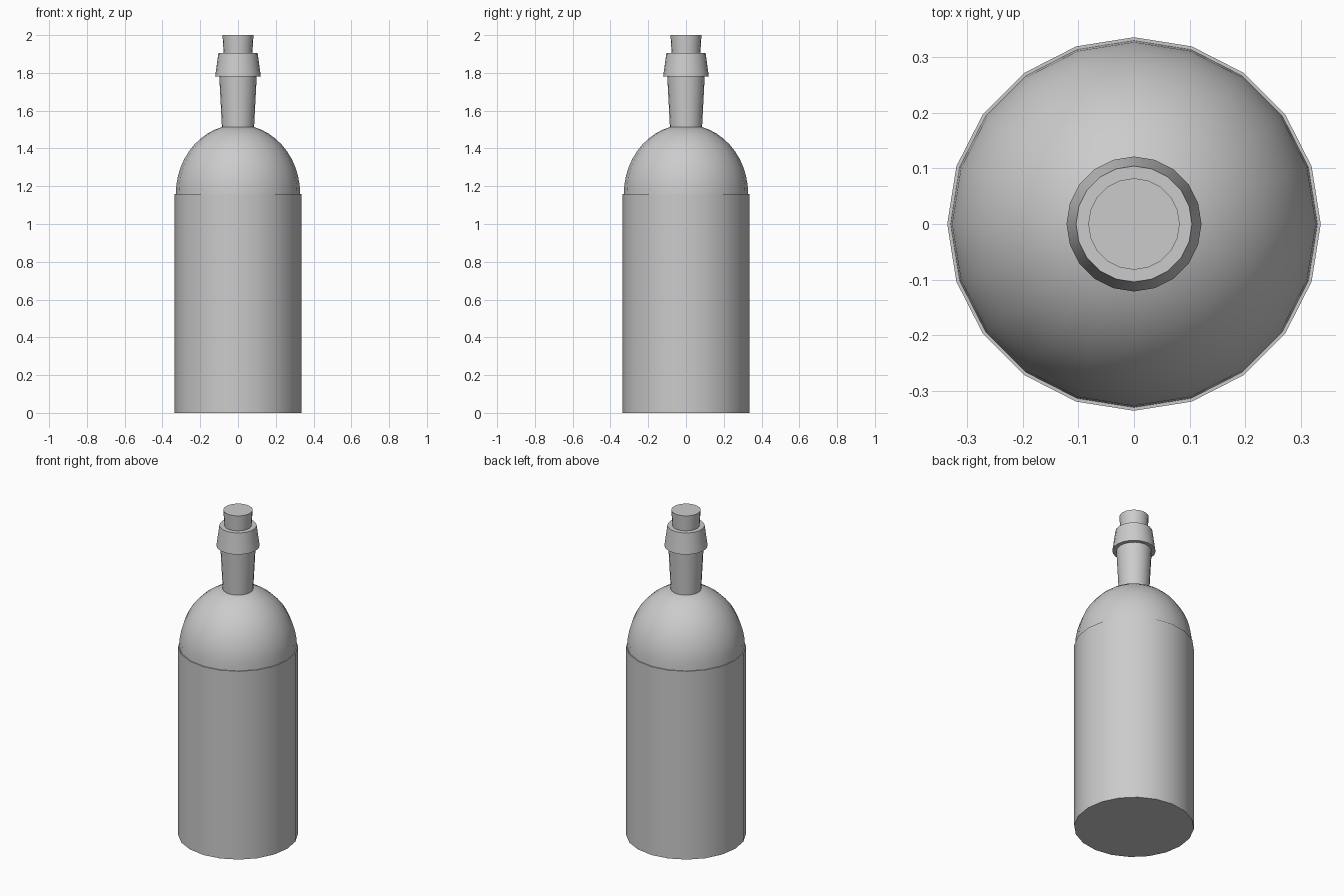
import bpy
import bmesh
import math

if "Cube" in bpy.data.objects:
    bpy.data.objects.remove(bpy.data.objects["Cube"])

SIDES = 20


def lathe(name, profile):
    """Revolve (radius, z) points around z and cap both ends."""
    bm = bmesh.new()
    rings = []
    for r, z in profile:
        rings.append([bm.verts.new((r * math.cos(math.tau * i / SIDES),
                                    r * math.sin(math.tau * i / SIDES), z))
                      for i in range(SIDES)])
    for low, high in zip(rings, rings[1:]):
        for i in range(SIDES):
            j = (i + 1) % SIDES
            bm.faces.new((low[i], low[j], high[j], high[i]))
    bm.faces.new(rings[0][::-1])
    bm.faces.new(rings[-1])
    mesh = bpy.data.meshes.new(name)
    bm.to_mesh(mesh)
    bm.free()
    obj = bpy.data.objects.new(name, mesh)
    bpy.context.collection.objects.link(obj)
    bpy.ops.object.select_all(action='DESELECT')
    obj.select_set(True)
    bpy.context.view_layer.objects.active = obj
    bpy.ops.object.shade_smooth_by_angle(angle=math.radians(30))
    return obj


# Straight cylindrical body
lathe("body", [(0.335, 0.0), (0.335, 1.16)])

# Domed shoulder, slightly narrower than the body and ending at the neck
steps = 10
end = math.acos(0.083 / 0.329)
lathe("shoulder", [(0.329 * math.cos(end * k / steps),
                    1.16 + 0.366 * math.sin(end * k / steps))
                   for k in range(steps + 1)])

# Neck, widening a little upward
lathe("neck", [(0.085, 1.51), (0.099, 1.78)])

# Tapered lip around the mouth
lathe("lip", [(0.121, 1.78), (0.104, 1.905)])

# Cork stopper
lathe("cork", [(0.076, 1.905), (0.082, 2.0)])
